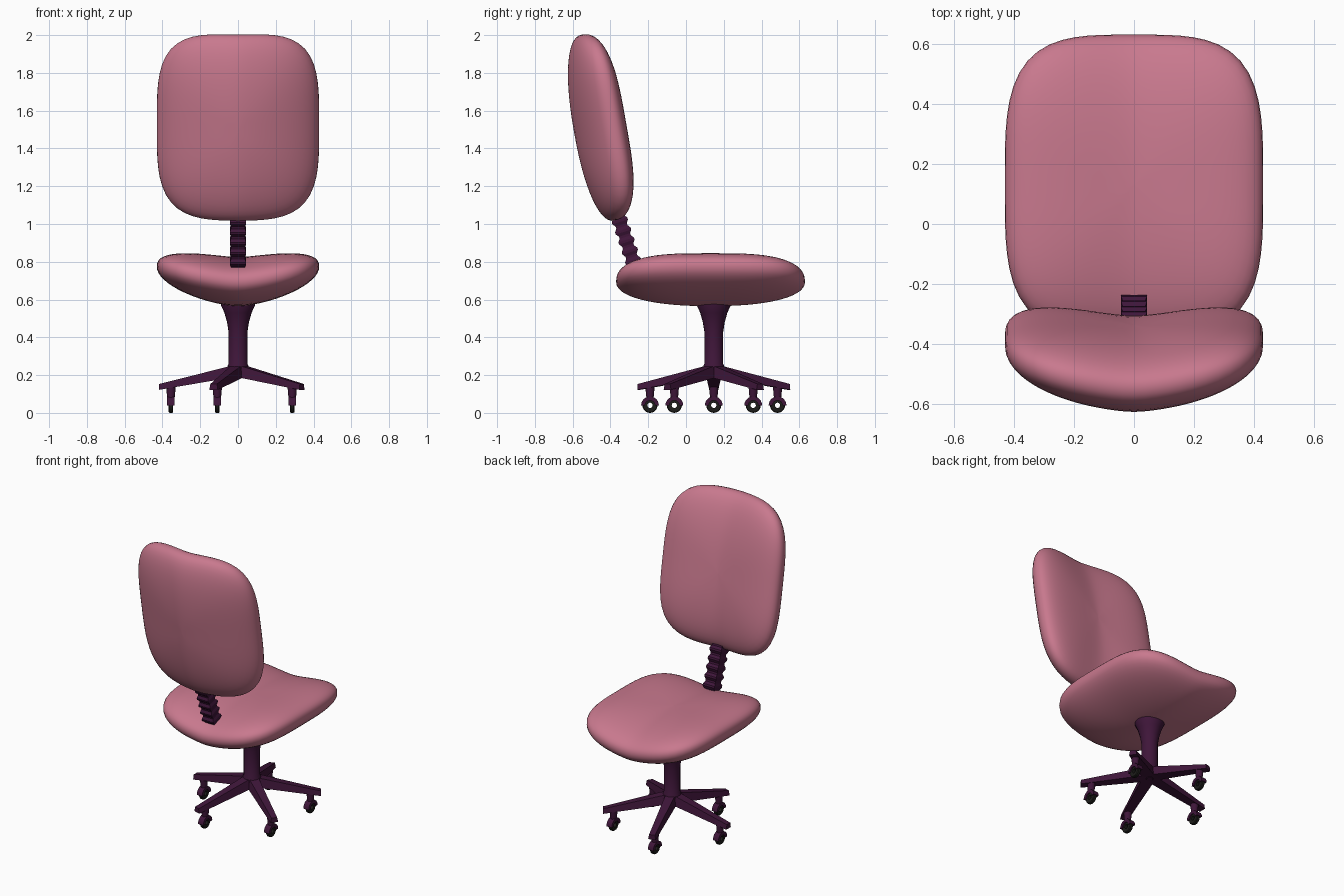
import bpy, bmesh
from math import sin, cos, pi, radians
from mathutils import Matrix, Vector

if "Cube" in bpy.data.objects:
    bpy.data.objects.remove(bpy.data.objects["Cube"])


def material(name, rgb):
    m = bpy.data.materials.new(name)
    m.diffuse_color = (*rgb, 1)
    m.use_nodes = True
    m.node_tree.nodes["Principled BSDF"].inputs["Base Color"].default_value = m.diffuse_color
    return m


PINK = material("pink_fabric", (0.58, 0.19, 0.27))
PURPLE = material("dark_purple", (0.05, 0.008, 0.042))
BLACK = material("black_rubber", (0.012, 0.012, 0.01))


def finish(bm, name, mat, matrix=Matrix(), smooth=35):
    bmesh.ops.recalc_face_normals(bm, faces=bm.faces)
    me = bpy.data.meshes.new(name)
    bm.to_mesh(me)
    bm.free()
    me.materials.append(mat)
    ob = bpy.data.objects.new(name, me)
    ob.matrix_world = matrix
    bpy.context.collection.objects.link(ob)
    if smooth:
        bpy.ops.object.select_all(action='DESELECT')
        bpy.context.view_layer.objects.active = ob
        ob.select_set(True)
        bpy.ops.object.shade_smooth_by_angle(angle=radians(smooth))
    return ob


def loft(rings, name, mat, matrix=Matrix(), caps=True, closed=False, smooth=35):
    """Skin a list of equal-length closed rings."""
    bm = bmesh.new()
    vs = [[bm.verts.new(p) for p in r] for r in rings]
    n = len(vs[0])
    pairs = list(zip(vs, vs[1:])) + ([(vs[-1], vs[0])] if closed else [])
    for a, b in pairs:
        for i in range(n):
            j = (i + 1) % n
            bm.faces.new((a[i], a[j], b[j], b[i]))
    if caps and not closed:
        bm.faces.new(vs[0])
        bm.faces.new(vs[-1])
    return finish(bm, name, mat, matrix, smooth)


def circle(r, z, n=20):
    return [(r * cos(2 * pi * i / n), r * sin(2 * pi * i / n), z) for i in range(n)]


def spow(c, p):
    return abs(c) ** p * (1 if c >= 0 else -1)


def cushion(name, matrix):
    """Superellipse pillow whose sides curl upward."""
    n, lats, W, L, T = 72, 28, 0.43, 0.5, 0.13
    rings = []
    for k in range(lats + 1):
        t = (-pi / 2 + pi * k / lats) * 0.995
        r, h = abs(cos(t)) ** (2 / 2.25), spow(sin(t), 2 / 2.25)
        ring = []
        for i in range(n):
            a = 2 * pi * i / n
            u, v = cos(a), sin(a)
            s = r / (abs(u) ** 3.6 + abs(v) ** 3.6) ** (1 / 3.6)
            u, v = u * s, v * s
            curl = 0.085 * ((u * u + 0.01) ** 0.65 - 0.05)
            ring.append((W * u, L * v, curl + T * h))
        rings.append(ring)
    return loft(rings, name, PINK, matrix, smooth=60)


# Seat and backrest share one cushion shape
cushion("seat", Matrix.Translation((0, 0.13, 0.695)))
cushion("backrest", Matrix.Translation((0, -0.465, 1.51)) @ Matrix.Rotation(radians(-80), 4, 'X'))

# Square bellows joining the seat to the backrest
a, b = Vector((0, -0.262, 0.75)), Vector((0, -0.368, 1.07))
tilt = Matrix.Rotation(radians(18), 4, 'X')
rings = []
steps = 12
for i in range(steps + 1):
    w = 0.043 if i % 2 == 0 else 0.031
    c = a.lerp(b, i / steps)
    for dz in (-0.006, 0.006):
        rings.append([c + tilt @ Vector((sx * (w if w > 0.04 else 0.037), sy * w, dz))
                      for sx, sy in ((-1, -1), (1, -1), (1, 1), (-1, 1))])
loft(rings, "bellows", PURPLE, smooth=0)

# Central column with a flared top and tapered hub
CY = 0.147
column = [(0.02, 0.185), (0.055, 0.215), (0.055, 0.25), (0.05, 0.26), (0.05, 0.43),
          (0.058, 0.48), (0.072, 0.53), (0.09, 0.57), (0.09, 0.60)]
loft([circle(r, z) for r, z in column], "column", PURPLE, Matrix.Translation((0, CY, 0)))


def box_ring(x, w, lo, hi):
    return [(x, -w, lo), (x, w, lo), (x, w * 0.75, hi), (x, -w * 0.75, hi)]


def arc(r, x, n=12):
    return [(x, r * cos(pi * i / n), r * sin(pi * i / n)) for i in range(n + 1)]


# Five legs, each with a caster; all wheels roll the same way
for k in range(5):
    ang = radians(36 + 72 * k)
    rot = Matrix.Translation((0, CY, 0)) @ Matrix.Rotation(ang, 4, 'Z')
    loft([box_ring(0.0, 0.042, 0.19, 0.258), box_ring(0.06, 0.038, 0.183, 0.243),
          box_ring(0.418, 0.024, 0.122, 0.153)], f"leg_{k}", PURPLE, rot, smooth=0)
    at = Matrix.Translation((0.355 * cos(ang), CY + 0.355 * sin(ang), 0))
    loft([circle(r, z, 14) for r, z in ((0.019, 0.075), (0.022, 0.10), (0.025, 0.14))],
         f"caster_stem_{k}", PURPLE, at)
    # Half-round hood over the wheel
    hub = at @ Matrix.Translation((0, 0, 0.04))
    loft([arc(0.047, x) + arc(0.026, x)[::-1] for x in (-0.02, 0.02)],
         f"caster_hood_{k}", PURPLE, hub)
    # Ring wheel with an open centre
    turn = hub @ Matrix.Rotation(pi / 2, 4, 'Y')
    wheel = [(0.014, -0.012), (0.036, -0.012), (0.04, -0.007),
             (0.04, 0.007), (0.036, 0.012), (0.014, 0.012)]
    loft([circle(r, z, 20) for r, z in wheel], f"wheel_{k}", BLACK, turn, closed=True)
